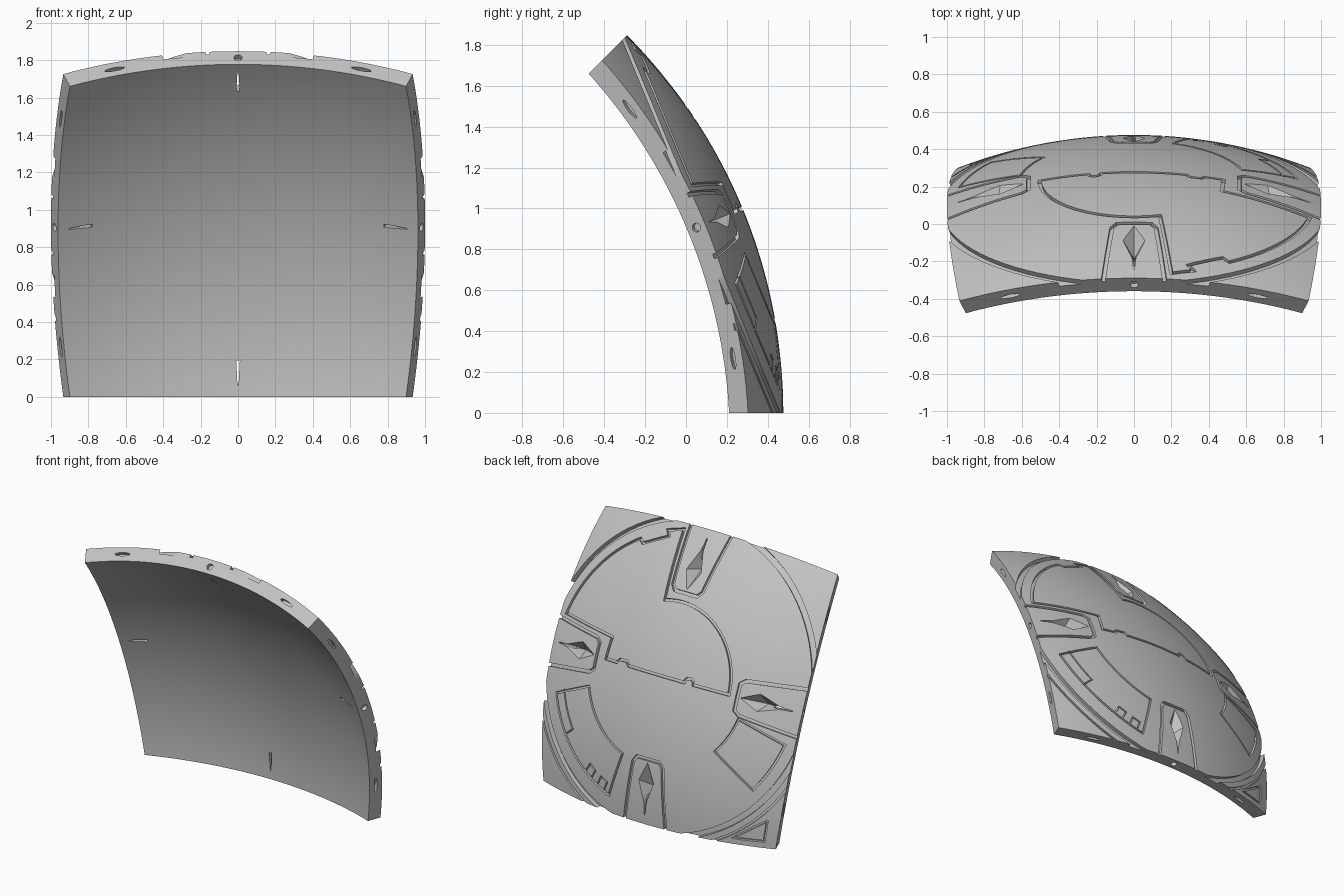
import bpy, bmesh, math
from mathutils import Vector

if "Cube" in bpy.data.objects:
    bpy.data.objects.remove(bpy.data.objects["Cube"])

R_OUT, R_IN = 2.613, 2.514          # shell radii
CENTRE_Y = -2.137                   # sphere centre, on the ground plane
HALF = math.radians(22.5)           # half the panel's angular size
C, S = math.cos(HALF), math.sin(HALF)


def world(v):
    """Panel frame (across, up, outward) to world."""
    p, u, w = v
    return Vector((p, CENTRE_Y + C * w - S * u, S * w + C * u))


def on_sphere(p, u, r):
    """Point above panel position (p, u), moved radially to radius r."""
    w = math.sqrt(R_OUT ** 2 - p * p - u * u)
    return world(Vector((p, u, w)) * (r / R_OUT))


def turn(pt, k):
    """Quarter turns about the panel's middle."""
    for _ in range(k):
        pt = (-pt[1], pt[0])
    return pt


def arc(r, a0, a1, n=24, c=(0, 0)):
    angles = [math.radians(a0 + (a1 - a0) * i / n) for i in range(n + 1)]
    return [(c[0] + r * math.cos(a), c[1] + r * math.sin(a)) for a in angles]


def resample(pts, closed, step=0.05):
    """Split long segments so the path follows the sphere."""
    pts = [Vector(p) for p in pts]
    out = []
    for a, b in zip(pts, pts[1:] + pts[:1] if closed else pts[1:]):
        n = max(1, round((b - a).length / step))
        out += [a.lerp(b, i / n) for i in range(n)]
    return out if closed else out + [pts[-1]]


def skin(bm, rings, closed):
    """Bridge rings of vertices; cap the ends when open."""
    rings = [[bm.verts.new(v) for v in ring] for ring in rings]
    n = len(rings[0])
    for a, b in zip(rings, rings[1:] + rings[:1] if closed else rings[1:]):
        for i in range(n):
            j = (i + 1) % n
            bm.faces.new((a[i], a[j], b[j], b[i]))
    if not closed:
        bm.faces.new(rings[0])
        bm.faces.new(rings[-1])


def groove(bm, path, closed=False, half=0.009, depth=0.02):
    """Ribbon along a path, sunk into the outer surface."""
    pts = resample(path, closed)
    n, rings = len(pts), []
    for i, p in enumerate(pts):
        prev = pts[i - 1] if closed or i else None
        nxt = pts[(i + 1) % n] if closed or i < n - 1 else None
        d0 = (p - prev).normalized() if prev is not None else (nxt - p).normalized()
        d1 = (nxt - p).normalized() if nxt is not None else d0
        t = (d0 + d1).normalized()
        side = Vector((-t.y, t.x)) * (half / max(0.5, t.dot(d0)))
        a, b = p + side, p - side
        lo, hi = R_OUT - depth, R_OUT + 0.03
        rings.append([on_sphere(*a, lo), on_sphere(*b, lo),
                      on_sphere(*b, hi), on_sphere(*a, hi)])
    skin(bm, rings, closed)


def finish(bm, name):
    bmesh.ops.recalc_face_normals(bm, faces=bm.faces)
    me = bpy.data.meshes.new(name)
    bm.to_mesh(me)
    bm.free()
    ob = bpy.data.objects.new(name, me)
    bpy.context.collection.objects.link(ob)
    return ob


# Curved panel: a square patch of a thick spherical shell
N = 44
bm = bmesh.new()
grid = {}
for k, r in enumerate((R_OUT, R_IN)):
    for i in range(N + 1):
        for j in range(N + 1):
            a, b = (math.tan(HALF * (2 * q / N - 1)) for q in (i, j))
            grid[i, j, k] = bm.verts.new(world(Vector((a, b, 1)).normalized() * r))
for i in range(N):
    for k in (0, 1):
        for j in range(N):
            bm.faces.new([grid[q] for q in ((i, j, k), (i + 1, j, k),
                                            (i + 1, j + 1, k), (i, j + 1, k))])
    for e in (0, N):
        bm.faces.new([grid[q] for q in ((i, e, 0), (i + 1, e, 0), (i + 1, e, 1), (i, e, 1))])
        bm.faces.new([grid[q] for q in ((e, i, 0), (e, i + 1, 0), (e, i + 1, 1), (e, i, 1))])
panel = finish(bm, "curved_panel")

cutters = []

# Large circle that sets off the corners
bm = bmesh.new()
groove(bm, arc(1.05, 0, 360, 96)[:-1], True, 0.018, 0.03)
cutters.append(finish(bm, "circle_cutter"))

# Tapered bays at the middle of each edge
bm = bmesh.new()
bay = [(-0.175, 1.1), (-0.118, 0.6), (-0.09, 0.565), (0.09, 0.565), (0.118, 0.6), (0.175, 1.1)]
for k in range(4):
    groove(bm, [turn(p, k) for p in bay], half=0.011)
cutters.append(finish(bm, "bay_cutter"))

# Outlined plates: big upper plate and two lower sectors
bm = bmesh.new()
upper = arc(0.505, 74, 180)
upper += arc(0.035, 180, 0, 8, (-0.21, 0))
upper += [(0.28, 0), (0.3, 0.025), (0.36, 0.025), (0.38, 0), (0.48, 0), (0.47, 0.15)]
upper += arc(0.96, 12, 58)
upper += [(0.475, 0.79), (0.29, 0.885), (0.32, 0.92), (0.2, 0.955)]
groove(bm, upper, True)
groove(bm, arc(0.615, -20, -70) + arc(0.93, -71, -20.5), True, 0.007)
groove(bm, arc(0.62, -167, -141) + arc(0.96, -143, -166), True, 0.007)
# corner triangle
groove(bm, [(-0.876, -0.76), (-0.65, -0.93), (-0.86, -0.9)], True, 0.006)
cutters.append(finish(bm, "plate_cutter"))

# Small inlays on the right-hand sector, and lower corner arcs
bm = bmesh.new()
groove(bm, arc(0.93, -38, -37, 1) [:1] + arc(0.85, -38, -19.5, 12), half=0.005)
for a in (-56, -64):
    groove(bm, arc(0.93, a, a, 1)[:1] + arc(0.86, a, a - 4, 4) + arc(0.93, a - 4, a - 4, 1)[:1],
           half=0.005)
for a in (-45, -135):
    groove(bm, arc(1.11, a - 28, a + 28), half=0.007, depth=0.015)
cutters.append(finish(bm, "inlay_cutter"))

# Kite-shaped pits in the bays
bm = bmesh.new()
kite = [(0, 0.57), (0.065, 0.71), (0.012, 0.86), (0, 0.95), (-0.012, 0.86), (-0.065, 0.71)]
for k in range(4):
    rim = [bm.verts.new(on_sphere(*turn(p, k), R_OUT + 0.01)) for p in kite]
    tip = bm.verts.new(on_sphere(*turn((0, 0.76), k), R_OUT - 0.088))
    bm.faces.new(rim)
    for a, b in zip(rim, rim[1:] + rim[:1]):
        bm.faces.new((a, b, tip))
cutters.append(finish(bm, "pit_cutter"))

# Narrow slits right through the shell
bm = bmesh.new()
slit = [(-0.01, 0.81), (0.01, 0.81), (0.003, 0.94), (-0.003, 0.94)]
for k in range(4):
    skin(bm, [[on_sphere(*turn(p, k), r) for p in slit]
              for r in (R_IN - 0.03, R_OUT + 0.03)], False)
cutters.append(finish(bm, "slit_cutter"))

# Sockets in the rim: a round one in the middle, lens shapes either side
bm = bmesh.new()
normal = Vector((0, C, -S))
for k in range(4):
    for offset, long, short in ((0, 0.022, 0.022), (-0.66, 0.055, 0.012), (0.66, 0.055, 0.012)):
        r = (R_OUT + R_IN) / 2
        f = math.asin(offset / r)
        across, out = Vector((1, 0, 0)), Vector((0, S, C))
        radial = across * math.sin(f) + out * math.cos(f)
        along = across * math.cos(f) - out * math.sin(f)
        rings = []
        for d in (-0.03, 0.03):
            ring = []
            for x, y in arc(1, 0, 345, 23):
                v = radial * (r + y * short) + along * (x * long) + normal * d
                ring.append(world((*turn((v.x, v.y), k), v.z)))
            rings.append(ring)
        skin(bm, rings, False)
cutters.append(finish(bm, "socket_cutter"))

# Cut everything into the panel
bpy.ops.object.select_all(action='DESELECT')
bpy.context.view_layer.objects.active = panel
panel.select_set(True)
for cutter in cutters:
    cutter.hide_render = True
    mod = panel.modifiers.new(cutter.name, 'BOOLEAN')
    mod.operation, mod.solver, mod.object = 'DIFFERENCE', 'EXACT', cutter
    bpy.ops.object.modifier_apply(modifier=mod.name)
    bpy.data.objects.remove(cutter)

# One plain grey
grey = bpy.data.materials.new("plain_grey")
grey.use_nodes = True
grey.diffuse_color = (0.55, 0.55, 0.55, 1)
grey.node_tree.nodes["Principled BSDF"].inputs["Base Color"].default_value = (0.55, 0.55, 0.55, 1)
panel.data.materials.clear()
panel.data.materials.append(grey)
bpy.ops.object.shade_smooth_by_angle(angle=math.radians(25))
